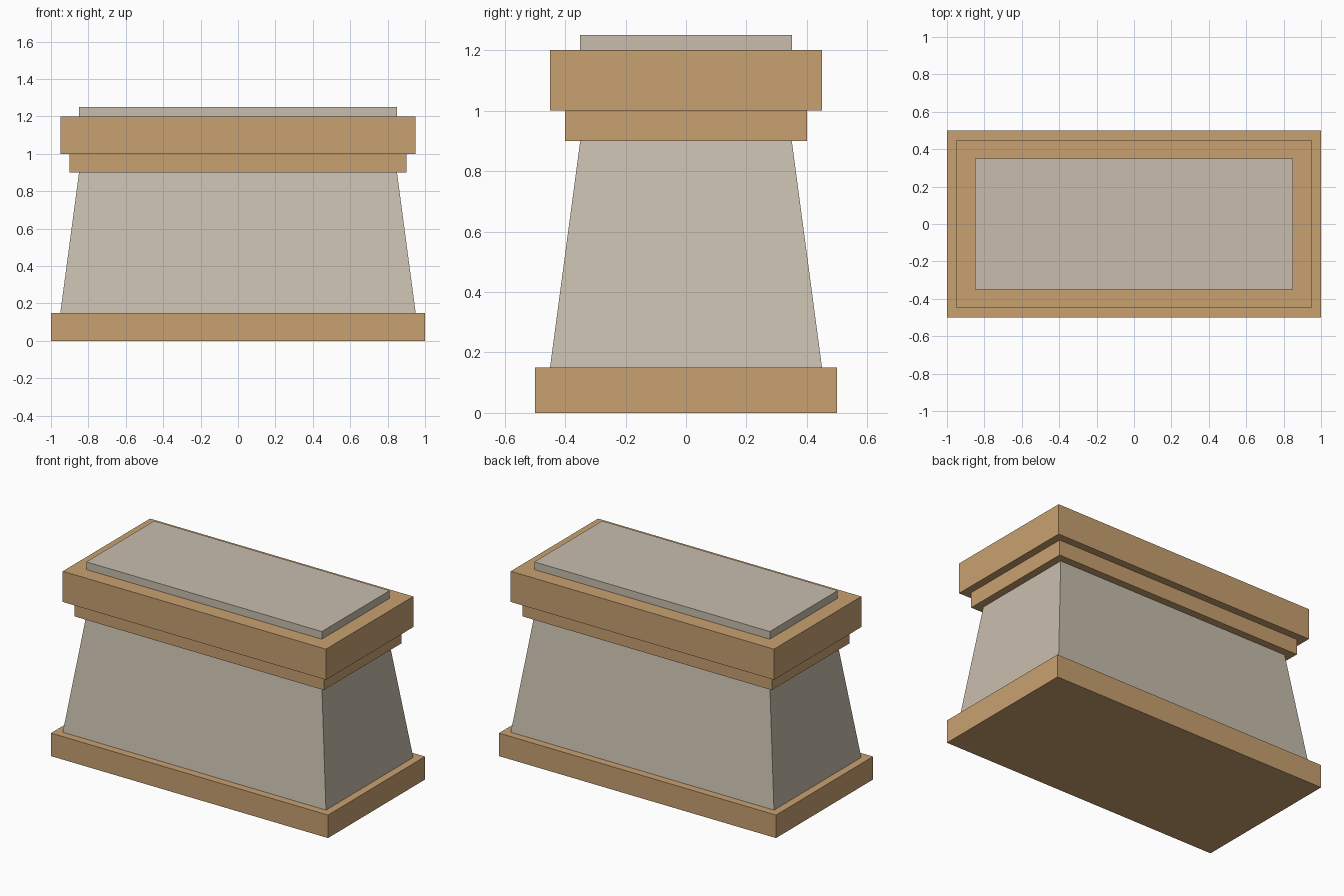
import bpy, bmesh

if "Cube" in bpy.data.objects:
    bpy.data.objects.remove(bpy.data.objects["Cube"])


def srgb(r, g, b):
    lin = [(c / 255 / 12.92) if c / 255 <= 0.04045 else ((c / 255 + 0.055) / 1.055) ** 2.4
           for c in (r, g, b)]
    return (*lin, 1)


def material(name, rgb):
    m = bpy.data.materials.new(name)
    m.diffuse_color = srgb(*rgb)
    m.use_nodes = True
    m.node_tree.nodes["Principled BSDF"].inputs["Base Color"].default_value = m.diffuse_color
    return m


wood = material("tan wood", (200, 161, 113))
stone = material("pale stone", (200, 190, 174))


def block(name, mat, z0, z1, bottom, top=None):
    """Box or tapered box from half sizes (x, y) at the bottom and the top."""
    top = top or bottom
    bm = bmesh.new()
    bmesh.ops.create_cube(bm, size=2)
    for v in bm.verts:
        hx, hy = top if v.co.z > 0 else bottom
        v.co = (v.co.x * hx, v.co.y * hy, z1 if v.co.z > 0 else z0)
    me = bpy.data.meshes.new(name)
    bm.to_mesh(me)
    bm.free()
    me.materials.append(mat)
    ob = bpy.data.objects.new(name, me)
    bpy.context.collection.objects.link(ob)


# Plinth and tapered body
block("base_plinth", wood, 0, 0.15, (1, 0.5))
block("tapered_body", stone, 0.15, 0.9, (0.95, 0.45), (0.85, 0.35))
# Stepped cornice and inset top slab
block("lower_cornice", wood, 0.9, 1.0, (0.9, 0.4))
block("upper_cornice", wood, 1.0, 1.2, (0.95, 0.45))
block("top_slab", stone, 1.2, 1.25, (0.85, 0.35))
